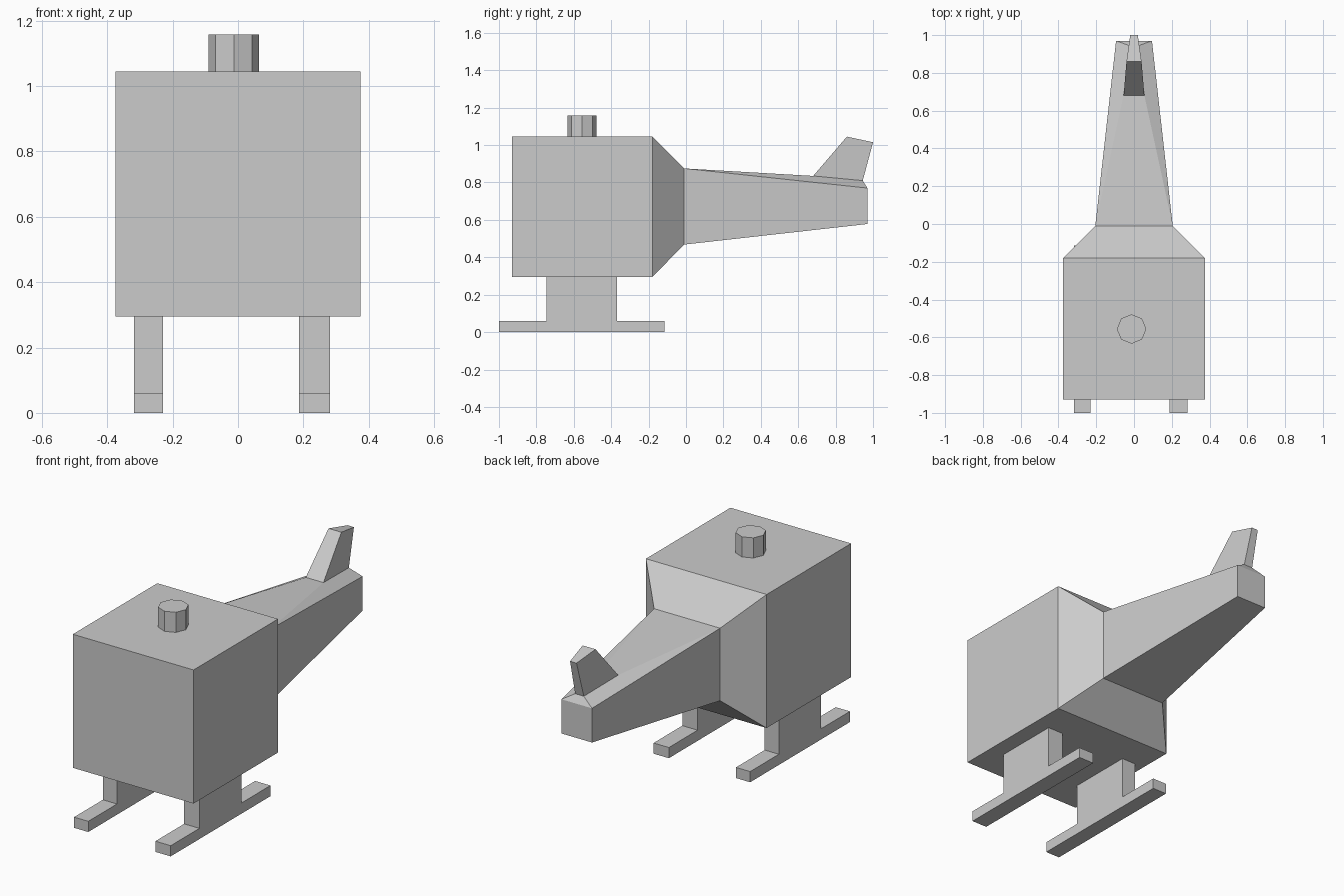
import bpy, bmesh, math

if "Cube" in bpy.data.objects:
    bpy.data.objects.remove(bpy.data.objects["Cube"])


def finish(bm, name):
    bmesh.ops.remove_doubles(bm, verts=bm.verts, dist=1e-4)
    bmesh.ops.recalc_face_normals(bm, faces=bm.faces)
    me = bpy.data.meshes.new(name)
    bm.to_mesh(me)
    bm.free()
    ob = bpy.data.objects.new(name, me)
    bpy.context.collection.objects.link(ob)
    return ob


def loft(bm, rings, cap_start=True, cap_end=True, skip=()):
    """Join equal-length rings with quads; skip holds (section, side) pairs left open."""
    vs = [[bm.verts.new(p) for p in r] for r in rings]
    n = len(vs[0])
    for k, (a, b) in enumerate(zip(vs, vs[1:])):
        for i in range(n):
            if (k, i) not in skip:
                j = (i + 1) % n
                bm.faces.new((a[i], a[j], b[j], b[i]))
    if cap_start:
        bm.faces.new(vs[0])
    if cap_end:
        bm.faces.new(vs[-1])


def section(w, y, z0, z1):
    return [(-w, y, z0), (w, y, z0), (w, y, z1), (-w, y, z1)]


def quad(front, back):
    """Ring across x from a front and a back (half width, y, z)."""
    (w, y, z), (v, t, u) = front, back
    return [(-w, y, z), (w, y, z), (v, t, u), (-v, t, u)]


# Fuselage: cabin, taper and tail boom, with the boom's top side left open
bm = bmesh.new()
loft(bm, [section(0.375, -0.93, 0.295, 1.045),
          section(0.375, -0.18, 0.295, 1.045),
          section(0.205, -0.01, 0.468, 0.875),
          section(0.095, 0.97, 0.578, 0.77)], skip={(2, 2)})
# Boom top rises into the tail fin
loft(bm, [quad((0.205, -0.01, 0.875), (0.095, 0.97, 0.77)),
          quad((0.055, 0.68, 0.835), (0.027, 0.945, 0.81)),
          quad((0.04, 0.86, 1.045), (0.02, 1.0, 1.015))], cap_start=False)
finish(bm, "fuselage")

# Rotor mast: eight-sided stub
bm = bmesh.new()
mast = [[(-0.013 + 0.078 * math.cos(i * math.pi / 4),
          -0.556 + 0.078 * math.sin(i * math.pi / 4), z) for i in range(8)]
        for z in (1.045, 1.158)]
loft(bm, mast)
finish(bm, "rotor_mast")

# Landing skids: inverted T profile extruded across x
profile = [(-1.0, 0), (-0.115, 0), (-0.115, 0.06), (-0.37, 0.06),
           (-0.37, 0.295), (-0.745, 0.295), (-0.745, 0.06), (-1.0, 0.06)]
for name, x0, x1 in (("left_skid", -0.318, -0.23), ("right_skid", 0.187, 0.282)):
    bm = bmesh.new()
    loft(bm, [[(x, y, z) for y, z in profile] for x in (x0, x1)])
    finish(bm, name)
